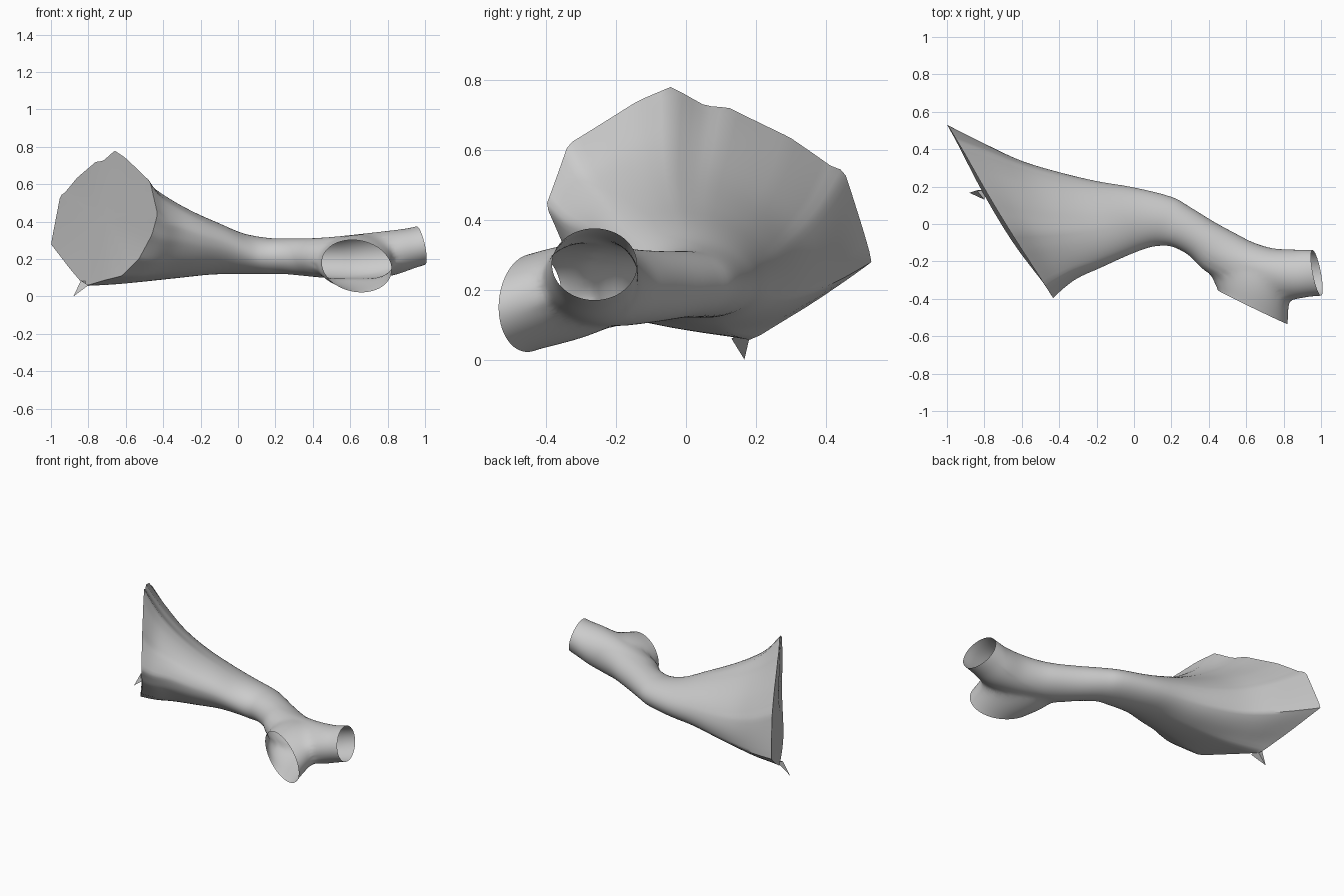
import bpy, bmesh, math
from mathutils import Vector

if "Cube" in bpy.data.objects:
    bpy.data.objects.remove(bpy.data.objects["Cube"])

N = 96   # points round each ring

mat = bpy.data.materials.new("plain_grey")
mat.diffuse_color = (0.6, 0.6, 0.6, 1)
mat.use_nodes = True
mat.node_tree.nodes["Principled BSDF"].inputs["Base Color"].default_value = mat.diffuse_color

# Wide end outline (x, z), from the far back corner over the top to the front corner
OUTLINE = [(-1, .28), (-.95, .54), (-.93, .55), (-.86, .635), (-.76, .72), (-.72, .725),
           (-.66, .78), (-.6, .74), (-.47, .615), (-.43, .44), (-.46, .33),
           (-.53, .2), (-.62, .11), (-.72, .085), (-.82, .055), (-.9, .15)]
# Body sections: back x, back y, front x, front y, bottom z, top z, share of outline shape, front lift
SECTIONS = [(-1, .535, -.43, -.40, .07, .78, 1, 0), (-.80, .44, -.38, -.35, .075, .645, .65, .025),
            (-.60, .345, -.30, -.29, .09, .54, .35, .045), (-.40, .28, -.18, -.235, .105, .455, .15, .04),
            (-.20, .23, -.05, -.175, .12, .39, .05, .025), (0, .195, .05, -.135, .12, .337, 0, .01),
            (.20, .145, .12, -.118, .12, .313, 0, 0), (.30, .09, .20, -.12, .12, .31, 0, 0),
            (.43, .01, .29, -.165, .11, .31, 0, 0), (.55, -.055, .38, -.25, .10, .315, 0, 0),
            (.64, -.10, .50, -.31, .095, .325, 0, 0), (.74, -.13, .66, -.36, .095, .34, 0, 0),
            (.84, -.137, .83, -.405, .11, .355, 0, 0), (.90, -.138, .92, -.39, .14, .365, 0, 0),
            (.955, -.14, 1.0, -.383, .17, .375, 0, 0)]
# Side mouth rings: centre, sideways half axis, upright half axis
MOUTH = [((.635, -.445, .162), (.185, -.09, 0), (-.025, .008, .14)),
         ((.632, -.39, .178), (.193, -.06, .015), (-.018, .008, .14)),
         ((.620, -.30, .197), (.20, -.01, .025), (0, 0, .135)),
         ((.590, -.215, .207), (.16, -.01, .015), (0, 0, .108)),
         ((.600, -.18, .21), (.07, 0, 0), (0, 0, .05))]


def outline_radius():
    """Radius of the wide end outline at each ring angle, relative to an ellipse."""
    pts = sorted((math.atan2((z - .425) / .355, -(x + .715) / .285) % math.tau,
                  math.hypot((z - .425) / .355, (x + .715) / .285)) for x, z in OUTLINE)
    pts = [(pts[-1][0] - math.tau, pts[-1][1])] + pts + [(pts[0][0] + math.tau, pts[0][1])]
    out = []
    for i in range(N):
        a = math.tau * i / N
        for (a0, r0), (a1, r1) in zip(pts, pts[1:]):
            if a0 <= a <= a1:
                # straight edge between two corners, in polar form
                s = r0 * math.sin(a - a0) + r1 * math.sin(a1 - a)
                out.append(r0 * r1 * math.sin(a1 - a0) / s)
                break
    return out


def densify(rings, steps):
    """Smooth spline between rings."""
    out = []
    for i in range(len(rings) - 1):
        p0, p1 = rings[max(i - 1, 0)], rings[i]
        p2, p3 = rings[i + 1], rings[min(i + 2, len(rings) - 1)]
        for k in range(steps):
            t = k / steps
            out.append([.5 * (2 * b + (c - a) * t + (2 * a - 5 * b + 4 * c - d) * t * t
                              + (3 * b - a - 3 * c + d) * t ** 3)
                        for a, b, c, d in zip(p0, p1, p2, p3)])
    return out + [rings[-1]]


def loft(name, rings, fan_start):
    bm = bmesh.new()
    vs = [[bm.verts.new(p) for p in r] for r in rings]
    for a, b in zip(vs, vs[1:]):
        for i in range(N):
            j = (i + 1) % N
            bm.faces.new((a[i], a[j], b[j], b[i]))
    if fan_start:
        mid = bm.verts.new(sum(rings[0], Vector()) / N)
        for i in range(N):
            bm.faces.new((mid, vs[0][(i + 1) % N], vs[0][i]))
    else:
        bm.faces.new(vs[0][::-1])
    bm.faces.new(vs[-1])
    bmesh.ops.recalc_face_normals(bm, faces=bm.faces)
    me = bpy.data.meshes.new(name)
    bm.to_mesh(me)
    bm.free()
    me.materials.append(mat)
    ob = bpy.data.objects.new(name, me)
    bpy.context.collection.objects.link(ob)
    return ob


# Flared body
radius = outline_radius()
rings = []
for k, (ax, ay, bx, by, z0, z1, w, lift) in enumerate(SECTIONS):
    c = Vector(((ax + bx) / 2, (ay + by) / 2, (z0 + z1) / 2))
    h = Vector(((ax - bx) / 2, (ay - by) / 2, -lift))
    v = Vector((0, 0, (z1 - z0) / 2))
    if k == len(SECTIONS) - 1:
        v.x = -.022          # slanted round end
    ring = []
    for i in range(N):
        a = math.tau * i / N
        r = 1 + (radius[i] - 1) * w
        p = c + h * (r * math.cos(a)) + v * (r * math.sin(a))
        p.y -= w * (.06 * max(0, -math.sin(a)) ** 3 + .02 * max(0, math.sin(a)) ** 3)
        ring.append(p)
    rings.append(ring)
body = loft("flared_tube", densify(rings, 4), True)

# Side mouth, merged into the body
rings = [[Vector(c) + Vector(h) * math.cos(math.tau * i / N) + Vector(v) * math.sin(math.tau * i / N)
          for i in range(N)] for c, h, v in MOUTH]
mouth = loft("side_mouth", densify(rings, 4), False)
mod = body.modifiers.new("merge", 'BOOLEAN')
mod.operation = 'UNION'
mod.solver = 'EXACT'
mod.object = mouth
bpy.context.view_layer.objects.active = body
body.select_set(True)
bpy.ops.object.modifier_apply(modifier="merge")
bpy.data.objects.remove(mouth)

# Open the two round ends and soften the join
bm = bmesh.new()
bm.from_mesh(body.data)
bmesh.ops.delete(bm, geom=[f for f in bm.faces if len(f.verts) > 40], context='FACES')
bmesh.ops.remove_doubles(bm, verts=bm.verts, dist=.003)
for _ in range(15):
    bmesh.ops.smooth_vert(bm, factor=.5, use_axis_x=True, use_axis_y=True, use_axis_z=True,
                          verts=[v for v in bm.verts if not v.is_boundary
                                 and .4 < v.co.x < .93 and v.co.y < -.17])
bm.to_mesh(body.data)
bm.free()
bpy.ops.object.shade_smooth_by_angle(angle=math.radians(40))

# Small pointed spur under the wide end
me = bpy.data.meshes.new("spur")
me.from_pydata([(-.80, .13, .06), (-.79, .185, .078), (-.84, .18, .085), (-.88, .167, 0)], [],
               [(0, 1, 3), (1, 2, 3), (2, 0, 3)])
me.materials.append(mat)
bpy.context.collection.objects.link(bpy.data.objects.new("spur", me))
